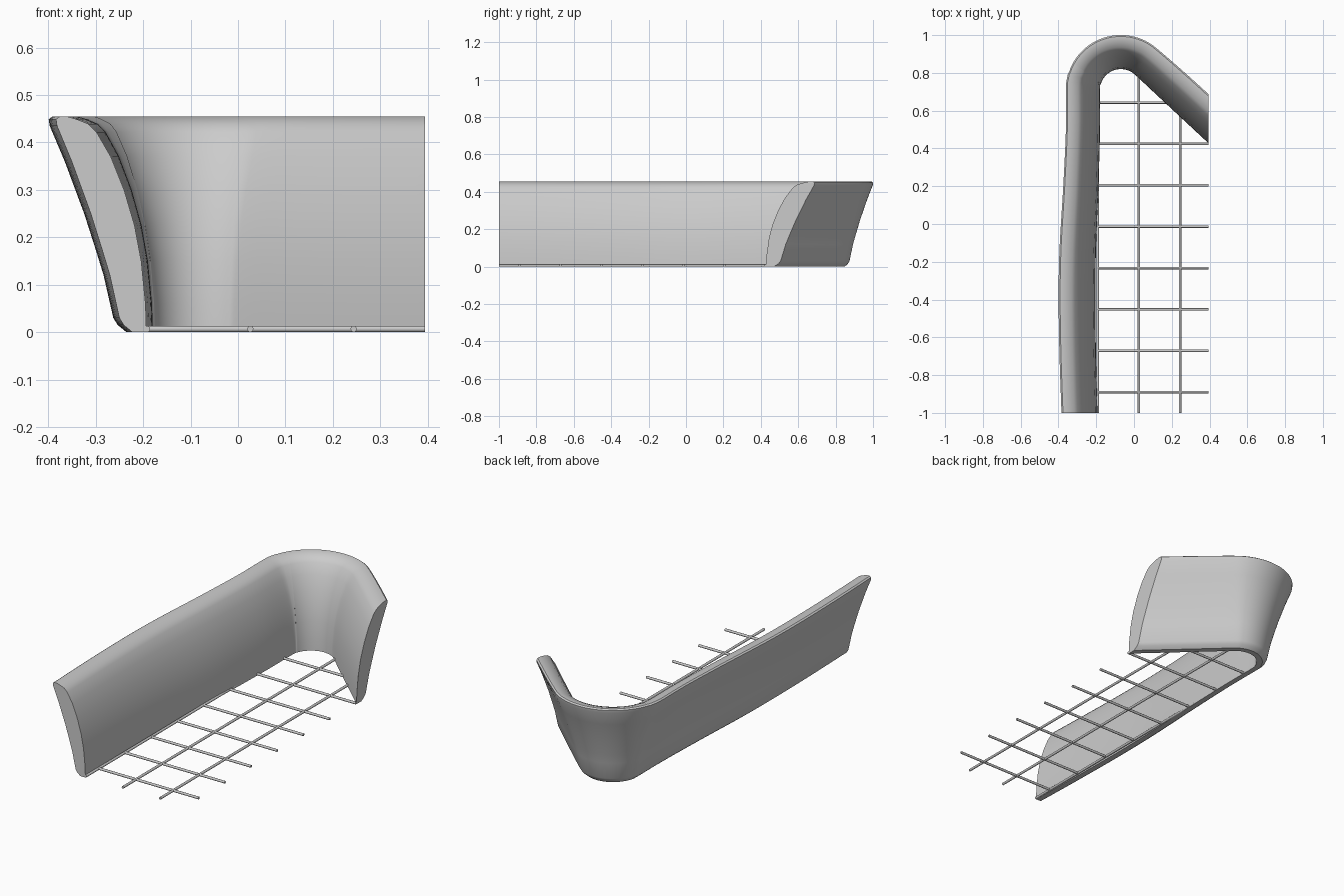
import bpy, bmesh
from math import cos, sin, radians, pi
from mathutils import Vector, Matrix

cube = bpy.data.objects.get("Cube")
if cube:
    bpy.data.objects.remove(cube, do_unlink=True)

grey = bpy.data.materials.new("plain_grey")
grey.use_nodes = True
grey.diffuse_color = (0.6, 0.6, 0.6, 1)
grey.node_tree.nodes["Principled BSDF"].inputs["Base Color"].default_value = (0.6, 0.6, 0.6, 1)


def finish(bm, name, angle):
    bmesh.ops.recalc_face_normals(bm, faces=bm.faces)
    mesh = bpy.data.meshes.new(name)
    bm.to_mesh(mesh)
    bm.free()
    mesh.materials.append(grey)
    obj = bpy.data.objects.new(name, mesh)
    bpy.context.collection.objects.link(obj)
    bpy.ops.object.select_all(action='DESELECT')
    obj.select_set(True)
    bpy.context.view_layer.objects.active = obj
    bpy.ops.object.shade_smooth_by_angle(angle=radians(angle))
    return obj


def spline(points, steps):
    """Catmull-Rom curve through all points but the first and last."""
    out = []
    for a, b, c, d in zip(points, points[1:], points[2:], points[3:]):
        for i in range(steps):
            t = i / steps
            out.append(0.5 * (2 * b + (c - a) * t + (2 * a - 5 * b + 4 * c - d) * t**2
                              + (3 * b - a - 3 * c + d) * t**3))
    return out + [points[-2]]


# Inner foot line of the wall: x, y and outward flare scale
foot = [Vector(p) for p in [(-.178, -1.4, 1), (-.19, -1.1, 1), (-.203, -.6, 1.02),
                            (-.203, -.2, 1.02), (-.188, .2, .98), (-.18, .5, .95)]]
for deg in range(180, 46, -19):
    foot.append(Vector((-.07 + .11 * cos(radians(deg)), .71 + .11 * sin(radians(deg)), .95)))
foot += [Vector(p) for p in [(.1, .702, .98), (.25, .562, 1), (.45, .376, 1), (.75, .097, 1), (.9, -.043, 1)]]
path = spline(foot, 6)

# Flared wall section: outward distance and height
inner = [(0, 0), (.002, .06), (.011, .15), (.025, .225), (.047, .3), (.075, .37), (.105, .422)]
rim = [(.122, .439), (.147, .449), (.168, .455), (.182, .455), (.19, .449), (.188, .435)]
outer = [(.157, .36), (.117, .25), (.092, .17), (.077, .12), (.057, .03), (.048, .015), (.03, 0)]
section = inner + rim + outer

bm = bmesh.new()
rings = []
for i, p in enumerate(path):
    t = path[min(i + 1, len(path) - 1)] - path[max(i - 1, 0)]
    n = Vector((-t.y, t.x)).normalized()
    rings.append([bm.verts.new((p.x + n.x * o * p.z, p.y + n.y * o * p.z, z)) for o, z in section])
for r, s in zip(rings, rings[1:]):
    for j in range(len(section)):
        k = (j + 1) % len(section)
        bm.faces.new((r[j], r[k], s[k], s[j]))

# Trim both ends flat and cap them
for co, no in (((0, -1, 0), (0, -1, 0)), ((.394, 0, 0), (1, 0, 0))):
    geom = bm.verts[:] + bm.edges[:] + bm.faces[:]
    bmesh.ops.bisect_plane(bm, geom=geom, plane_co=co, plane_no=no, clear_outer=True)
    bmesh.ops.holes_fill(bm, edges=[e for e in bm.edges if e.is_boundary], sides=0)
finish(bm, "flared_wall", 35)


# Floor grid of thin round rods
def rod(name, start, end, radius=.0066):
    a, b = Vector((*start, radius)), Vector((*end, radius))
    turn = (b - a).to_track_quat('Z', 'Y').to_matrix().to_4x4()
    bm = bmesh.new()
    bmesh.ops.create_cone(bm, cap_ends=True, segments=12, radius1=radius, radius2=radius,
                          depth=(b - a).length, matrix=Matrix.Translation((a + b) / 2) @ turn)
    finish(bm, name, 40)


for i in range(8):
    y = .643 - i * .219
    rod(f"cross_rod_{i + 1}", (-.195, y), (.18 if i == 0 else .394, y))
for i, back in enumerate((.68, .79, .585)):
    x = -.192 + i * .218
    rod(f"long_rod_{i + 1}", (x, -1), (x, back))
